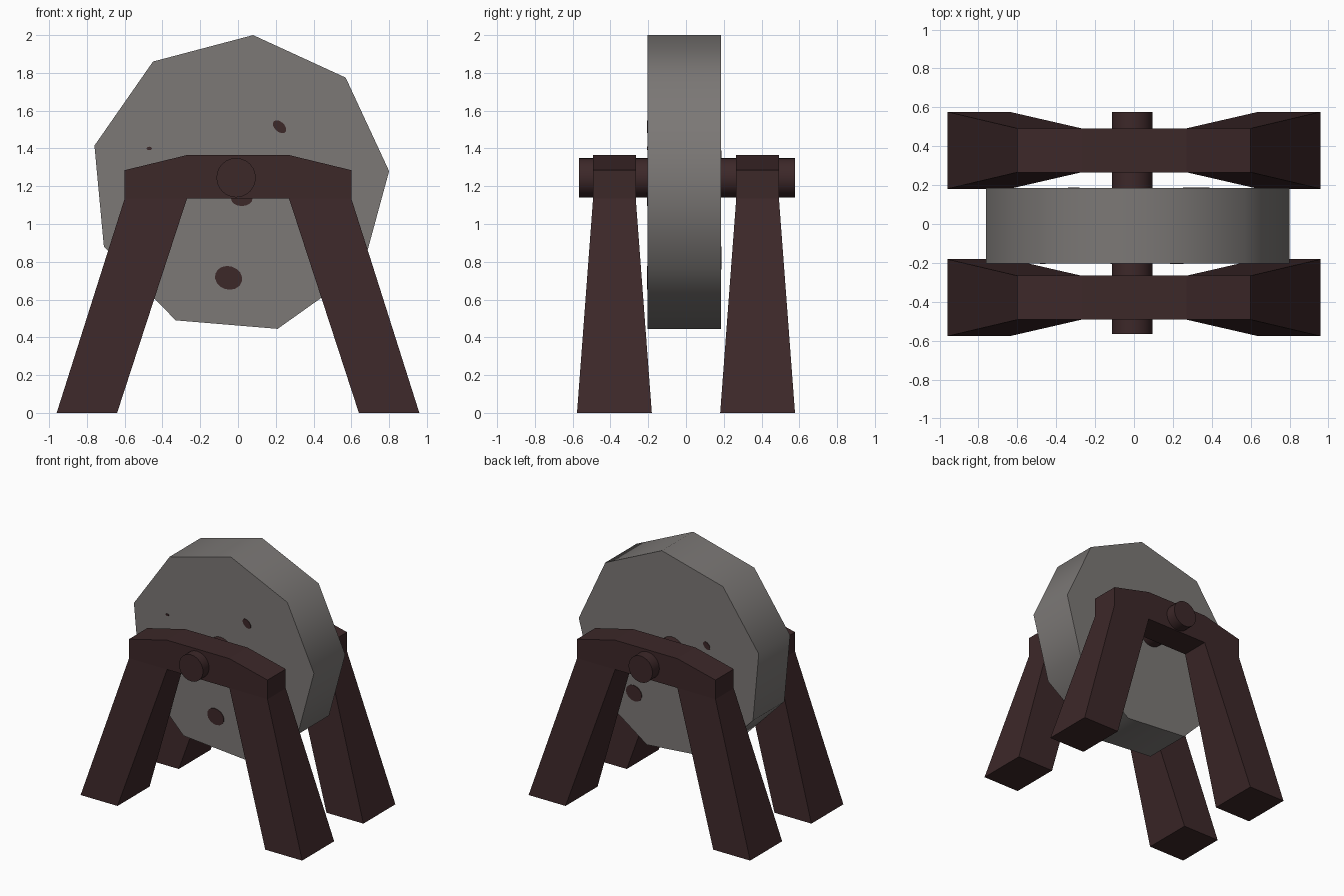
import bpy, bmesh, math

if "Cube" in bpy.data.objects:
    bpy.data.objects.remove(bpy.data.objects["Cube"])


def material(name, rgb):
    m = bpy.data.materials.new(name)
    m.diffuse_color = (*rgb, 1)
    m.use_nodes = True
    m.node_tree.nodes["Principled BSDF"].inputs["Base Color"].default_value = m.diffuse_color
    return m


WOOD = material("dark_wood", (0.046, 0.021, 0.022))
STONE = material("grey_stone", (0.200, 0.188, 0.181))


def finish(name, bm, mat, smooth=None):
    bmesh.ops.recalc_face_normals(bm, faces=bm.faces[:])
    me = bpy.data.meshes.new(name)
    bm.to_mesh(me)
    bm.free()
    me.materials.append(mat)
    ob = bpy.data.objects.new(name, me)
    bpy.context.collection.objects.link(ob)
    if smooth:
        bpy.context.view_layer.objects.active = ob
        ob.select_set(True)
        bpy.ops.object.shade_smooth_by_angle(angle=math.radians(smooth))
        ob.select_set(False)
    return ob


def prism(name, pts, polys, y_range, mat, smooth=None):
    """Solid between two sheets; pts outline in x/z, y_range(z) gives both depths."""
    bm = bmesh.new()
    front = [bm.verts.new((x, y_range(z)[0], z)) for x, z in pts]
    back = [bm.verts.new((x, y_range(z)[1], z)) for x, z in pts]
    for sheet in (front, back):
        for poly in polys:
            bm.faces.new([sheet[i] for i in poly])
    n = len(pts)
    for i in range(n):
        j = (i + 1) % n
        bm.faces.new((front[i], front[j], back[j], back[i]))
    return finish(name, bm, mat, smooth)


def ellipse(cx, cz, rx, rz, tilt=0, n=16):
    out = []
    for i in range(n):
        a = 2 * math.pi * i / n
        u, v = rx * math.cos(a), rz * math.sin(a)
        out.append((cx + u * math.cos(tilt) - v * math.sin(tilt),
                    cz + u * math.sin(tilt) + v * math.cos(tilt)))
    return out


# Nine-sided stone wheel
wheel = [(0.08, 2.0), (0.57, 1.775), (0.80, 1.28), (0.66, 0.765), (0.21, 0.445),
         (-0.33, 0.49), (-0.71, 0.88), (-0.76, 1.415), (-0.45, 1.86)]
prism("stone_wheel", wheel, [range(9)], lambda z: (-0.203, 0.185), STONE, 50)

# Axle through both frames
prism("axle", ellipse(-0.01, 1.245, 0.104, 0.104, n=24), [range(24)],
      lambda z: (-0.567, 0.577), WOOD, 40)

# Trestle frames: splayed legs that widen towards the feet, with a crowned beam
half = [(0.27, 1.135), (0.64, 0), (0.96, 0), (0.60, 1.135), (0.60, 1.285), (0.27, 1.365)]
outline = half + [(-x, z) for x, z in reversed(half)]
polys = [(0, 1, 2, 3), (8, 9, 10, 11), (0, 3, 4, 5, 6, 7, 8, 11)]


def frame_depth(side):
    def depth(z):
        hw = 0.198 if z < 0.5 else 0.113
        return side * 0.379 - hw, side * 0.379 + hw
    return depth


for name, side in (("front_frame", -1), ("back_frame", 1)):
    prism(name, outline, polys, frame_depth(side), WOOD)

# Dark stains on the wheel faces, as thin plates: side, x, z, radii, tilt
stains = [(-1, -0.05, 0.715, 0.073, 0.062, -0.3), (-1, 0.22, 1.515, 0.042, 0.026, -0.75),
          (-1, -0.47, 1.40, 0.014, 0.009, 0), (-1, 0.02, 1.135, 0.057, 0.04, 0),
          (1, 0.32, 0.82, 0.07, 0.06, 0.4), (1, -0.31, 1.36, 0.035, 0.022, 0.75)]
for k, (side, *shape) in enumerate(stains):
    y0, y1 = (-0.207, -0.202) if side < 0 else (0.184, 0.189)
    prism(f"stain_{k + 1}", ellipse(*shape), [range(16)],
          lambda z, a=y0, b=y1: (a, b), WOOD)
